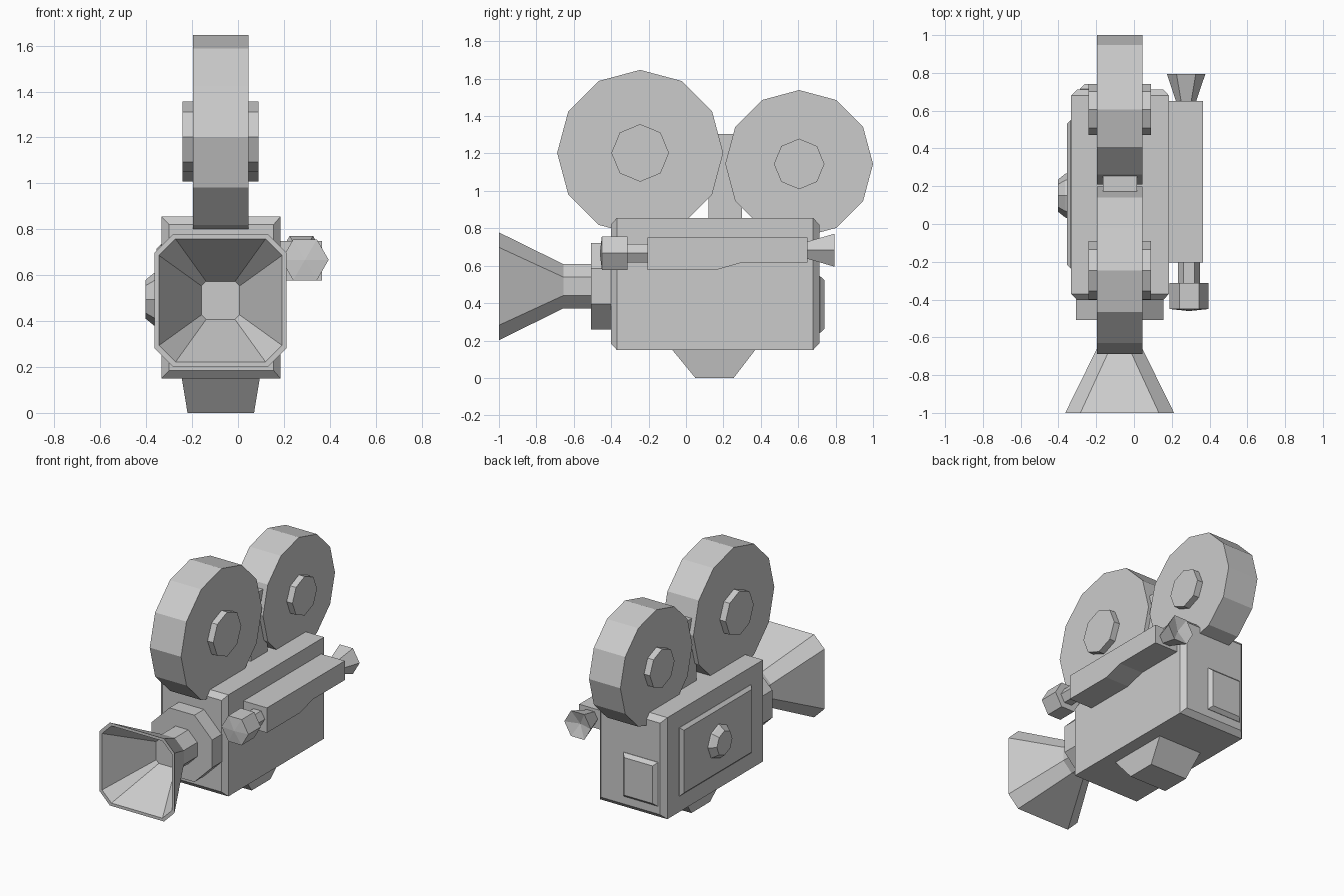
import bpy, bmesh, math
from mathutils import Vector

if "Cube" in bpy.data.objects:
    bpy.data.objects.remove(bpy.data.objects["Cube"])

grey = bpy.data.materials.new("plain_grey")
grey.diffuse_color = (0.6, 0.6, 0.6, 1)
grey.use_nodes = True
grey.node_tree.nodes["Principled BSDF"].inputs["Base Color"].default_value = grey.diffuse_color


def loft(name, rings, tip0=None, tip1=None):
    """Join equal-length point rings into a closed solid; a tip replaces a flat cap by a fan."""
    bm = bmesh.new()
    vs = [[bm.verts.new(p) for p in r] for r in rings]
    n = len(rings[0])
    for a, b in zip(vs, vs[1:]):
        for i in range(n):
            j = (i + 1) % n
            bm.faces.new((a[i], a[j], b[j], b[i]))
    for ring, tip in ((vs[0], tip0), (vs[-1], tip1)):
        if tip is None:
            bm.faces.new(ring)
        else:
            t = bm.verts.new(tip)
            for i in range(n):
                bm.faces.new((ring[i], ring[(i + 1) % n], t))
    bmesh.ops.recalc_face_normals(bm, faces=bm.faces)
    me = bpy.data.meshes.new(name)
    bm.to_mesh(me)
    bm.free()
    me.materials.append(grey)
    ob = bpy.data.objects.new(name, me)
    bpy.context.collection.objects.link(ob)
    return ob


def ring_x(x, cy, cz, r, n):
    return [(x, cy + r * math.cos(2 * math.pi * i / n), cz + r * math.sin(2 * math.pi * i / n)) for i in range(n)]


def ring_y(y, cx, cz, r, n=6):
    return [(cx + r * math.cos(2 * math.pi * i / n), y, cz + r * math.sin(2 * math.pi * i / n)) for i in range(n)]


def rect_y(y, x0, x1, z0, z1):
    return [(x0, y, z0), (x1, y, z0), (x1, y, z1), (x0, y, z1)]


def rect_x(x, y0, y1, z0, z1):
    return [(x, y0, z0), (x, y1, z0), (x, y1, z1), (x, y0, z1)]


def rect_z(z, x0, x1, y0, y1):
    return [(x0, y0, z), (x1, y0, z), (x1, y1, z), (x0, y1, z)]


CX = -0.076  # centre line of the camera body


def cut_square(y, h, c, cz=0.49):
    """Square of half size h with corners cut by c."""
    k = h - c
    pts = [(h, k), (k, h), (-k, h), (-h, k), (-h, -k), (-k, -h), (k, -h), (h, -k)]
    return [(CX + a, y, cz + b) for a, b in pts]


# Body with chamfered front and back
loft("body", [rect_y(-0.402, -0.30, 0.155, 0.185, 0.82), rect_y(-0.37, -0.333, 0.185, 0.15, 0.855),
              rect_y(0.68, -0.333, 0.185, 0.15, 0.855), rect_y(0.713, -0.30, 0.155, 0.185, 0.82)])

# Tapered foot
loft("foot", [rect_z(0, -0.22, 0.07, 0.05, 0.255), rect_z(0.152, -0.245, 0.095, -0.075, 0.372)])

# Side door and its knob
loft("side_door", [rect_x(-0.32, -0.235, 0.55, 0.26, 0.735), rect_x(-0.335, -0.235, 0.55, 0.26, 0.735),
                   rect_x(-0.355, -0.215, 0.53, 0.28, 0.715)])
loft("door_knob", [ring_x(-0.35, 0.15, 0.495, 0.12, 8), ring_x(-0.365, 0.15, 0.495, 0.115, 8),
                   ring_x(-0.402, 0.15, 0.495, 0.085, 8)])

# Back panel
loft("back_panel", [rect_y(0.70, -0.285, -0.02, 0.24, 0.545), rect_y(0.716, -0.285, -0.02, 0.24, 0.545),
                    rect_y(0.74, -0.262, -0.043, 0.262, 0.523)])

# Lens mount, lens tube and hollow hood
loft("lens_mount", [cut_square(-0.507, 0.232, 0.136), cut_square(-0.39, 0.232, 0.136)])
loft("lens_hood", [cut_square(-0.50, 0.118, 0.069), cut_square(-0.655, 0.118, 0.069),
                   cut_square(-1.0, 0.288, 0.08), cut_square(-1.0, 0.268, 0.072),
                   cut_square(-0.67, 0.083, 0.02)])

# Film reels with hubs on both sides
for label, cy, cz, r, hub in (("front", -0.245, 1.203, 0.444, 0.154), ("rear", 0.605, 1.144, 0.395, 0.135)):
    loft(label + "_reel", [ring_x(x, cy, cz, r, 12) for x in (-0.196, 0.045)])
    for side, s in (("left", -1), ("right", 1)):
        loft(f"{label}_reel_{side}_hub", [ring_x(CX + s * d, cy, cz, hub, 8) for d in (0.10, 0.165)])

# Bracket between the reels
loft("reel_bracket", [rect_z(z, -0.165, 0.015, 0.12, 0.30) for z in (0.84, 1.305)])

# Viewfinder box with stepped underside
side = [(-0.205, 0.75), (0.65, 0.75), (0.65, 0.617), (0.30, 0.617), (0.16, 0.577), (-0.205, 0.577)]
loft("viewfinder", [[(x, y, z) for y, z in side] for x in (0.18, 0.366)])

# Viewfinder front lens and flared eyepiece
loft("viewfinder_tube", [ring_y(y, 0.292, 0.667, 0.058) for y in (-0.33, -0.19)])
loft("viewfinder_lens", [ring_y(y, 0.292, 0.667, 0.103) for y in (-0.45, -0.313)],
     tip0=(0.292, -0.461, 0.667))
loft("eyepiece", [ring_y(0.64, 0.276, 0.683, 0.05), ring_y(0.795, 0.276, 0.683, 0.102)],
     tip1=(0.276, 0.765, 0.683))
